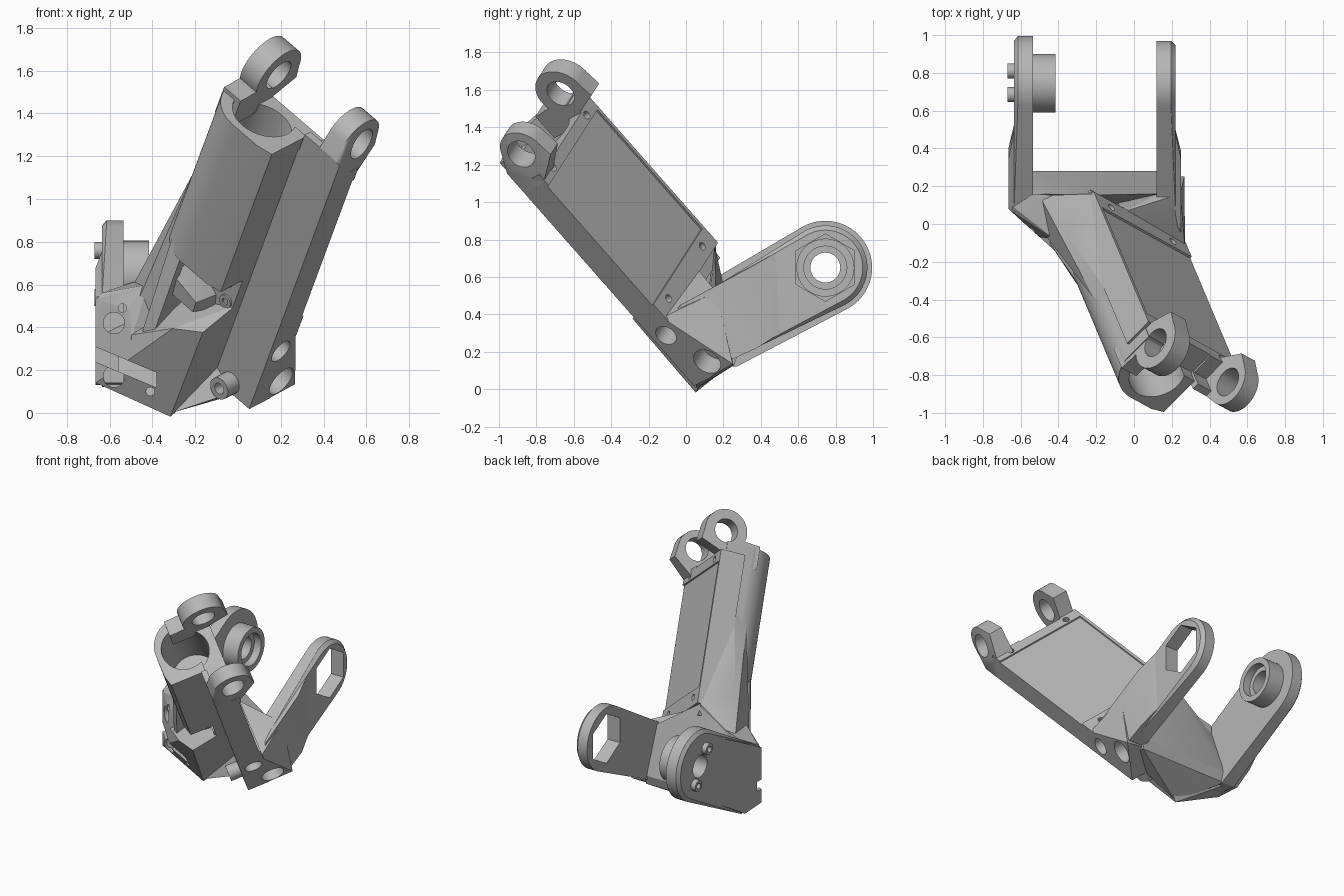
import bpy, bmesh, math
from mathutils import Vector

cube = bpy.data.objects.get("Cube")
if cube:
    bpy.data.objects.remove(cube)

mat = bpy.data.materials.new("plain_grey")
mat.use_nodes = True
GREY = (0.47, 0.47, 0.47, 1)
mat.diffuse_color = GREY
mat.node_tree.nodes["Principled BSDF"].inputs["Base Color"].default_value = GREY

# Slanted frame: across the panel, along the panel, out of the panel
PIVOT = Vector((0.2, -0.67, 1.59))
ACROSS = Vector((0.70, -0.386, -0.60)).normalized()
ALONG = Vector((0.268, -0.637, 0.724))
ALONG = (ALONG - ACROSS * ALONG.dot(ACROSS)).normalized()
OUT = ALONG.cross(ACROSS)


def loc(a, b, c):
    return PIVOT + ACROSS * a + ALONG * b + OUT * c


def on_x(y, z, x): return Vector((x, y, z))
def on_y(x, z, y): return Vector((x, y, z))
def on_across(b, c, a): return loc(a, b, c)
def on_along(a, c, b): return loc(a, b, c)
def on_out(a, b, c): return loc(a, b, c)


def circle(u, v, r, n=40, start=0, sweep=math.tau):
    return [(u + r * math.cos(start + sweep * i / n),
             v + r * math.sin(start + sweep * i / n)) for i in range(n)]


def finish(name, bm):
    bmesh.ops.recalc_face_normals(bm, faces=bm.faces)
    me = bpy.data.meshes.new(name)
    bm.to_mesh(me)
    bm.free()
    ob = bpy.data.objects.new(name, me)
    bpy.context.collection.objects.link(ob)
    me.materials.append(mat)
    return ob


def prism(name, outline, lo, hi, frame):
    bm = bmesh.new()
    ends = [[bm.verts.new(frame(u, v, t)) for u, v in outline] for t in (lo, hi)]
    bm.faces.new(ends[0])
    bm.faces.new(ends[1])
    for i in range(len(outline)):
        j = (i + 1) % len(outline)
        bm.faces.new((ends[0][i], ends[0][j], ends[1][j], ends[1][i]))
    return finish(name, bm)


def hull(name, points):
    bm = bmesh.new()
    for p in points:
        bm.verts.new(p)
    bmesh.ops.convex_hull(bm, input=bm.verts)
    junk = [v for v in bm.verts if not v.link_faces]
    bmesh.ops.delete(bm, geom=junk, context="VERTS")
    bmesh.ops.dissolve_limit(bm, angle_limit=0.01, verts=bm.verts, edges=bm.edges)
    return finish(name, bm)


def box(name, a, b, c):
    return hull(name, [loc(i, j, k) for i in a for j in b for k in c])


def cut(ob, *cutters):
    for tool in cutters:
        mod = ob.modifiers.new("cut", "BOOLEAN")
        mod.operation, mod.solver, mod.object = "DIFFERENCE", "EXACT", tool
    deps = bpy.context.evaluated_depsgraph_get()
    me = bpy.data.meshes.new_from_object(ob.evaluated_get(deps))
    ob.modifiers.clear()
    ob.data = me


helpers = []


def drill(u, v, r, lo, hi, frame, n=32, start=0):
    tool = prism("cutter", circle(u, v, r, n, start), lo, hi, frame)
    tool.hide_render = True
    helpers.append(tool)
    return tool


# Round motor tube with one square corner
profile = [(-0.115, -0.03), (0.325, -0.03), (0.325, -0.375), (0.25, -0.395)]
profile += circle(0.09, -0.19, 0.205, 20, -math.pi / 2, -math.pi / 2)
tube = prism("tube_body", profile, -0.97, -0.08, on_along)
bore = drill(0.11, -0.2, 0.155, -0.6, 0.1, on_along, 48)
notch = box("cutter", (0.0, 0.34), (-0.16, 0.1), (-0.13, 0.1))
helpers.append(notch)
cut(tube, bore, notch)

# Flat panel body with screw strips at both ends
plate = box("panel_body", (-0.13, 0.565), (-1.23, -0.15), (-0.16, 0))
plate_tail = box("panel_tail", (0.3, 0.565), (-1.63, -1.23), (-0.16, -0.01))
box("panel_end_lug", (0.33, 0.45), (-0.16, -0.05), (-0.16, -0.12))
strips = [box("upper_screw_strip", (-0.13, 0.565), (-0.23, -0.15), (-0.01, 0.012)),
          box("lower_screw_strip", (-0.13, 0.565), (-1.23, -1.11), (-0.01, 0.012))]
box("panel_edge_rail", (-0.13, -0.11), (-1.11, -0.23), (-0.01, 0.012))
screws = [drill(a, b, 0.022, -0.06, 0.05, on_out, 16)
          for a in (-0.02, 0.445) for b in (-0.195, -1.165)]
side_hole = drill(-1.3, -0.07, 0.06, 0.4, 0.7, on_across)
end_hole = drill(-1.54, 0.03, 0.078, 0.44, 0.7, on_across)
cut(plate, bore, notch, side_hole, *screws)
for s in strips:
    cut(s, notch, *screws)

# Hinge ears at the upper end: round eye, squared corner and curved neck
big = circle(-0.01, -0.01, 0.147, 40, -math.pi * 0.6, math.pi * 1.1)
big += [(-0.01, 0.137), (-0.1, 0.15), (-0.17, -0.03), (-0.22, -0.12), (-0.22, -0.26),
        (-0.06, -0.26), (-0.06, -0.22), (-0.055, -0.18)]
big_ear = prism("large_hinge_ear", big, -0.11, 0, on_across)
cut(big_ear, drill(-0.01, -0.01, 0.08, -0.3, 0.2, on_across))
small = circle(-0.005, -0.005, 0.13, 48)
small += [(-0.09, 0.14), (-0.2, 0), (-0.2, -0.16), (-0.05, -0.16)]
small_ear = hull("small_hinge_ear",
                 [on_across(u, v, t) for u, v in small for t in (0.43, 0.53)]
                 + [loc(0.565, -0.2, 0), loc(0.565, -0.2, -0.16), loc(0.565, -0.06, -0.16)])
cut(small_ear, drill(-0.005, -0.005, 0.08, 0.3, 0.7, on_across))

# Pocket below the tube: floor, curved-side flange, clamp and screw bosses
box("pocket_floor", (-0.1, 0.325), (-1.3, -0.9), (-0.22, -0.02))
hull("pocket_flange", [loc(*p) for p in (
    (-0.1, -0.6, -0.2), (-0.08, -0.7, -0.3), (0.06, -0.97, -0.38), (0.0, -0.97, -0.38),
    (0.06, -1.45, -0.47), (0.12, -1.45, -0.47), (0.06, -1.45, -0.2), (-0.1, -1.3, -0.2))])
hull("pocket_clamp", [loc(a, b, c) for a, b, c in (
    (0.04, -1.2, -0.36), (0.2, -1.22, -0.34), (0.04, -1.1, -0.36), (0.2, -1.16, -0.34),
    (0.04, -1.22, -0.2), (0.24, -1.22, -0.2), (0.04, -1.04, -0.2), (0.22, -1.15, -0.2))])
for a, b in ((0.12, -1.03), (0.25, -1.03), (0.28, -1.14)):
    boss = prism("pocket_screw_boss", circle(a, b, 0.035, 20), -0.23, -0.2, on_out)
    cut(boss, drill(a, b, 0.018, -0.3, -0.21, on_out, 16))
boss = prism("underside_boss", circle(0.42, -1.58, 0.055, 24), -0.24, -0.15, on_out)
cut(boss, drill(0.42, -1.58, 0.028, -0.3, -0.18, on_out, 20))

# Lower front block with slot and holes
block = hull("lower_front_block", [
    loc(0.325, -1.22, -0.4), loc(0.325, -1.14, -0.2), loc(0.325, -1.76, -0.41),
    loc(0.2, -1.27, -0.46), loc(0.1, -1.27, -0.2), loc(0.325, -1.6, -0.05),
    Vector((-0.665, 0.08, 0.14)), Vector((-0.665, 0.08, 0.34)),
    Vector((-0.6, 0.25, 0.14)), Vector((-0.6, 0.2, 0.4)), Vector((-0.34, 0.06, 0.005))])
slot = hull("cutter", [Vector((x, y, z - 0.42 * (x + 0.67)))
                       for x in (-0.75, -0.38) for y in (-0.2, 0.13) for z in (0.24, 0.31)])
helpers.append(slot)
cut(block, slot, drill(-0.58, 0.17, 0.05, -0.2, 0.16, on_y),
    drill(-0.41, 0.1, 0.02, -0.2, 0.14, on_y, 16))

# Blended shoulder from the tube down to the root of the round arm
hull("arm_shoulder", [
    loc(-0.12, -0.55, -0.15), loc(-0.11, -0.62, -0.25), loc(-0.12, -1.22, -0.005),
    loc(0.0, -1.0, -0.3), loc(0.05, -1.4, -0.38),
    Vector((-0.36, -0.05, 0.83)), Vector((-0.43, 0.08, 0.69)), Vector((-0.23, 0.16, 0.77)),
    Vector((-0.5, 0.15, 0.58)), Vector((-0.5, -0.02, 0.45)), Vector((-0.3, 0.16, 0.25))])
root = hull("arm_root", [
    Vector((-0.64, 0.09, 0.56)), Vector((-0.53, 0.16, 0.6)), Vector((-0.4, 0.15, 0.64)),
    Vector((-0.42, -0.08, 0.6)), Vector((-0.5, -0.07, 0.48)), Vector((-0.5, -0.07, 0.34)),
    Vector((-0.665, 0.08, 0.34)), Vector((-0.665, 0.08, 0.53)),
    Vector((-0.54, 0.16, 0.3)), Vector((-0.3, 0.16, 0.25)), loc(0.05, -1.4, -0.38)])
cut(root, drill(-0.58, 0.42, 0.05, -0.4, 0.12, on_y),
    drill(-0.54, 0.49, 0.02, -0.4, 0.1, on_y, 16))

# Bridge between the fork arms
bridge = hull("fork_bridge", [
    Vector((x, y, z)) for x in (-0.56, 0.14)
    for y, z in ((0.26, 0.13), (0.28, 0.2), (0.16, 0.52), (0.1, 0.15))]
    + [loc(0.325, -1.74, -0.39), loc(-0.12, -1.23, -0.01), Vector((-0.34, 0.07, 0.01))])
cut(bridge, end_hole)

# Round-ended arm with thicker base, hub, through hole and pegs
AY, AZ = 0.745, 0.65
pts = [on_x(y, z, x) for x, r in ((-0.635, 0.225), (-0.615, 0.25), (-0.535, 0.25))
       for y, z in circle(AY, AZ, r, 64)]
pts += [on_x(y, z, x) for x in (-0.635, -0.535)
        for y, z in ((0.08, 0.14), (0.27, 0.12), (0.08, 0.55))]
round_arm = hull("round_arm", pts)
through = drill(AY, AZ, 0.08, -0.8, -0.3, on_x)
arm_hole = drill(-0.58, 0.42, 0.05, -0.2, 0.12, on_y)
cut(round_arm, through, slot, arm_hole)
arm_base = hull("round_arm_base",
                [on_x(y, z, -0.665) for y, z in
                 ((0.08, 0.14), (0.27, 0.13), (0.4, 0.21), (0.34, 0.68), (0.08, 0.54))]
                + [on_x(y, z, -0.63) for y, z in
                   ((0.08, 0.14), (0.27, 0.13), (0.55, 0.3), (0.52, 0.77), (0.08, 0.55))])
cut(arm_base, slot, arm_hole)
hub = prism("arm_hub", circle(AY, AZ, 0.155, 48), -0.54, -0.415, on_x)
cut(hub, through, drill(AY, AZ, 0.115, -0.47, -0.3, on_x))
for y, z in ((0.685, 0.76), (0.81, 0.54)):
    peg = prism("arm_peg", circle(y, z, 0.04, 24), -0.67, -0.62, on_x)
    cut(peg, drill(y, z, 0.02, -0.7, -0.64, on_x, 16))

# Arm with six-sided hole, and its thicker base
pts = [on_x(y, z, x) for x, r in ((0.12, 0.225), (0.195, 0.225), (0.22, 0.2))
       for y, z in circle(AY, AZ, r, 64)]
pts += [on_x(y, z, x) for x in (0.12, 0.22) for y, z in ((0.25, 0.16), (0.06, 0.49))]
hex_arm = hull("hex_arm", pts)
cut(hex_arm, drill(AY, AZ, 0.18, 0, 0.4, on_x, 6, math.pi / 6), end_hole)
hex_base = hull("hex_arm_base",
                [on_x(y, z, 0.25) for y, z in
                 ((-0.1, 0.36), (0.25, 0.16), (0.38, 0.22), (0.34, 0.65), (-0.03, 0.45))]
                + [on_x(y, z, 0.215) for y, z in
                   ((0.25, 0.16), (0.52, 0.31), (0.5, 0.74), (0.06, 0.49))]
                + [on_x(y, z, 0.13) for y, z in ((0.25, 0.16), (0.06, 0.46), (0.3, 0.6))])
cut(hex_base, end_hole)

# Corner joining the panel end and tail to that arm
corner = hull("hex_arm_corner", [
    loc(0.565, -1.63, -0.13), loc(0.565, -1.2, -0.1), loc(0.565, -1.2, -0.005),
    loc(0.1, -1.22, -0.01), loc(0.33, -1.63, -0.14), loc(0.565, -1.62, 0.16),
    Vector((0.14, 0.25, 0.15)), Vector((0.13, 0.16, 0.52)), Vector((0.245, 0.16, 0.52)),
    Vector((0.245, -0.1, 0.38))])
cut(corner, side_hole, end_hole)
cut(plate_tail, side_hole, end_hole)

for tool in helpers:
    bpy.data.objects.remove(tool)

# Smooth round walls, keep edges sharp
bpy.ops.object.select_all(action="DESELECT")
for ob in bpy.context.collection.objects:
    if ob.type == "MESH":
        ob.select_set(True)
        bpy.context.view_layer.objects.active = ob
bpy.ops.object.shade_smooth_by_angle(angle=math.radians(20))
